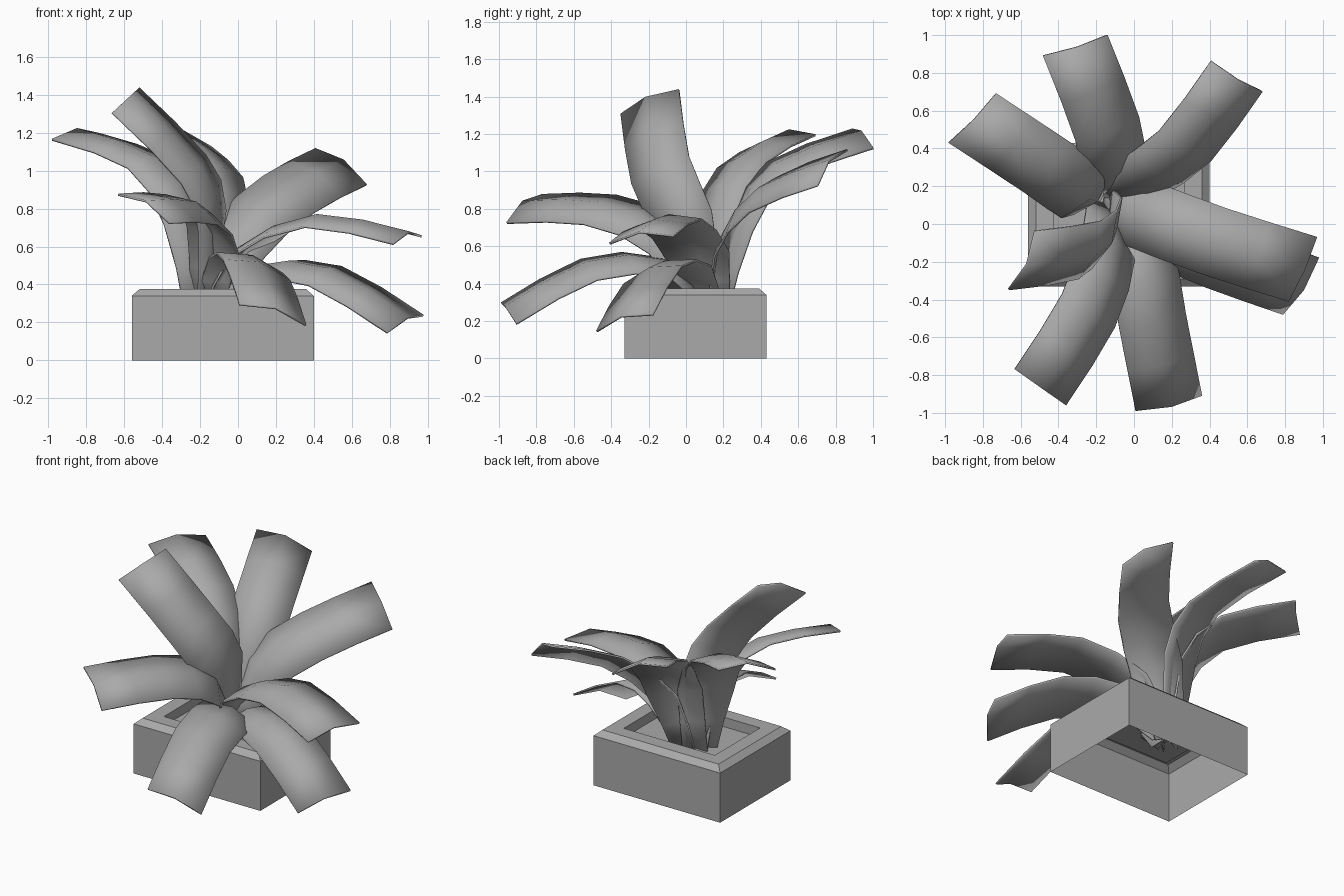
import bpy
import bmesh
from mathutils import Vector

default_cube = bpy.data.objects.get("Cube")
if default_cube:
    bpy.data.objects.remove(default_cube, do_unlink=True)


def make_material(name, rgba):
    material = bpy.data.materials.new(name)
    material.use_nodes = True
    material.diffuse_color = rgba
    material.node_tree.nodes["Principled BSDF"].inputs["Base Color"].default_value = rgba
    return material


grey = make_material("plain grey", (0.4, 0.4, 0.4, 1))


def finish(bm, name):
    """Turn a bmesh into a named, coloured object."""
    mesh = bpy.data.meshes.new(name)
    bm.to_mesh(mesh)
    bm.free()
    mesh.materials.append(grey)
    obj = bpy.data.objects.new(name, mesh)
    bpy.context.collection.objects.link(obj)
    return obj


def bridge(bm, lower, upper, closed):
    """Fill the strip of quads between two rows of vertices."""
    count = len(lower)
    for i in range(count if closed else count - 1):
        j = (i + 1) % count
        bm.faces.new((lower[i], lower[j], upper[j], upper[i]))


# Planter: hollow box with a chamfered rim and a sunken soil floor
LEFT, RIGHT, FRONT, BACK = -0.56, 0.4, -0.33, 0.43
planter_profile = [(0, 0), (0, 0.34), (0.04, 0.375), (0.135, 0.375), (0.135, 0.31)]  # inset, height


def planter_ring(bm, inset, z):
    x0, x1 = LEFT + inset, RIGHT - inset
    y0, y1 = FRONT + inset, BACK - inset
    return [bm.verts.new((x, y, z)) for x, y in ((x0, y0), (x1, y0), (x1, y1), (x0, y1))]


bm = bmesh.new()
rings = [planter_ring(bm, inset, z) for inset, z in planter_profile]
for lower, upper in zip(rings, rings[1:]):
    bridge(bm, lower, upper, closed=True)
finish(bm, "planter_box")

bm = bmesh.new()
bm.faces.new(planter_ring(bm, *planter_profile[-1]))
finish(bm, "soil")


# Leaves: creased, arching strips that rise from one clump
CLUMP = Vector((-0.19, 0.15, 0.24))
CREASE = 0.045


def curve_point(a, b, c, d, t):
    """Point between b and c on a smooth path through a, b, c and d."""
    return 0.5 * (2 * b + (c - a) * t + (2 * a - 5 * b + 4 * c - d) * t ** 2
                  + (3 * b - a - 3 * c + d) * t ** 3)


def sample_path(points, steps):
    padded = [2 * points[0] - points[1], *points, 2 * points[-1] - points[-2]]
    path = [curve_point(*padded[i:i + 4], s / steps)
            for i in range(len(points) - 1) for s in range(steps)]
    return path + [points[-1]]


def make_leaf(name, corner_a, corner_b, knee, root):
    corner_a, corner_b, knee, root = map(Vector, (corner_a, corner_b, knee, root))
    tip = (corner_a + corner_b) / 2
    half = (corner_b - corner_a) / 2
    foot = CLUMP + (root - CLUMP) * 0.2
    foot.z = CLUMP.z
    path = sample_path([foot, root, knee, tip], steps=2)
    upward = 1 if half.cross(tip - knee).z > 0 else -1

    bm = bmesh.new()
    rows = []
    for i, centre in enumerate(path):
        ahead = path[min(i + 1, len(path) - 1)]
        behind = path[max(i - 1, 0)]
        along = (ahead - behind).normalized()
        # Keep the strip square to its path, and narrow it towards the foot
        across = half - along * half.dot(along) * (0 if centre == tip else 0.5)
        across = across * min(1, 0.55 + 0.22 * i)
        normal = across.cross(along).normalized() * upward
        drop = normal * CREASE / 2
        rows.append([bm.verts.new(p) for p in
                     (centre - across - drop * 0.3, centre + normal * CREASE * 0.8,
                      centre + across - drop * 0.3)])
    for lower, upper in zip(rows, rows[1:]):
        bridge(bm, lower, upper, closed=False)
    bmesh.ops.recalc_face_normals(bm, faces=bm.faces)

    leaf = finish(bm, name)
    solid = leaf.modifiers.new("thickness", 'SOLIDIFY')
    solid.thickness = 0.012
    solid.offset = 0
    bpy.ops.object.select_all(action='DESELECT')
    leaf.select_set(True)
    bpy.context.view_layer.objects.active = leaf
    bpy.ops.object.shade_smooth_by_angle(angle=0.7)


# Each leaf: two tip corners, the middle of the arch, the middle of the crown
leaves = {
    "leaf_back_right": ((-0.98, 0.43, 1.17), (-0.73, 0.69, 1.2), (-0.46, 0.3, 1.04), (-0.26, 0.16, 0.73)),
    "leaf_back": ((-0.48, 0.89, 1.23), (-0.14, 1, 1.13), (-0.14, 0.5, 1.01), (-0.12, 0.29, 0.72)),
    "leaf_back_left": ((0.41, 0.86, 1.12), (0.68, 0.7, 0.93), (0.27, 0.41, 0.88), (0, 0.22, 0.63)),
    "leaf_left_upper": ((0.97, -0.07, 0.66), (0.82, -0.41, 0.62), (0.42, -0.09, 0.73), (0.02, 0.06, 0.56)),
    "leaf_left_lower": ((0.98, -0.18, 0.24), (0.79, -0.48, 0.15), (0.46, -0.18, 0.45), (0.1, -0.02, 0.46)),
    "leaf_front": ((0.36, -0.91, 0.19), (0.01, -0.99, 0.3), (0.1, -0.52, 0.48), (0.02, -0.12, 0.49)),
    "leaf_front_right": ((-0.63, -0.77, 0.88), (-0.36, -0.96, 0.73), (-0.24, -0.46, 0.8), (-0.13, -0.1, 0.64)),
    "leaf_right": ((-0.66, -0.35, 1.31), (-0.52, -0.04, 1.44), (-0.23, -0.14, 1.01), (-0.13, -0.02, 0.73)),
}
for name, points in leaves.items():
    make_leaf(name, *points)
